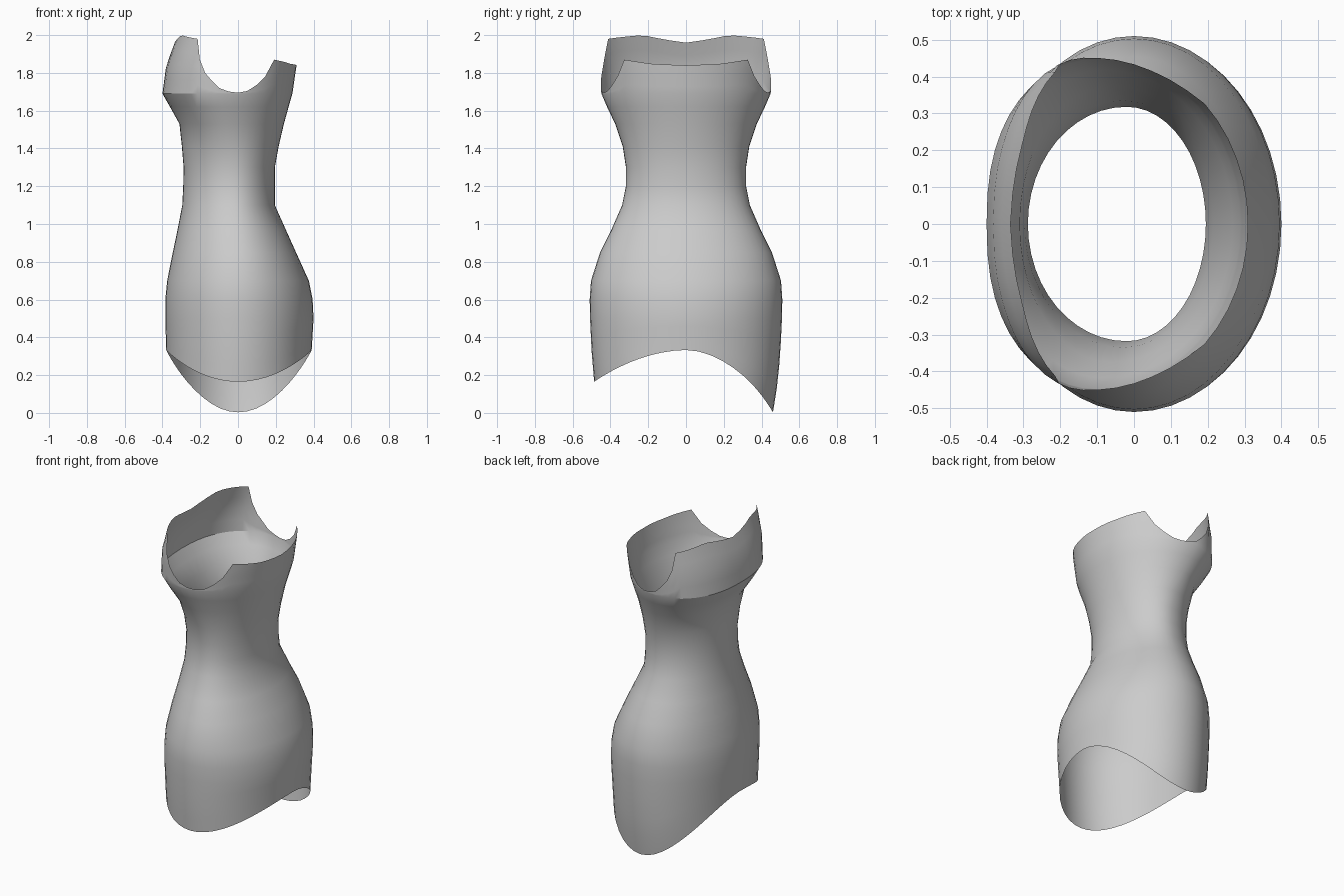
import bpy
import bmesh
from math import sin, cos, radians, copysign

cube = bpy.data.objects.get("Cube")
if cube:
    bpy.data.objects.remove(cube, do_unlink=True)

COLUMNS = 48

# Body profile: height, right edge x, left edge x, widest x, half depth in y
PROFILE = [
    (0.0, -0.36, 0.375, 0, 0.46),
    (0.17, -0.375, 0.385, 0, 0.487),
    (0.33, -0.38, 0.39, 0, 0.5),
    (0.5, -0.385, 0.4, 0, 0.508),
    (0.6, -0.385, 0.395, 0, 0.51),
    (0.7, -0.375, 0.375, 0, 0.503),
    (0.85, -0.345, 0.307, 0, 0.455),
    (0.97, -0.32, 0.253, -0.01, 0.395),
    (1.1, -0.295, 0.195, -0.02, 0.338),
    (1.2, -0.29, 0.195, -0.02, 0.318),
    (1.3, -0.288, 0.195, -0.02, 0.318),
    (1.41, -0.297, 0.215, -0.03, 0.335),
    (1.53, -0.31, 0.243, -0.06, 0.375),
    (1.62, -0.36, 0.268, -0.08, 0.418),
    (1.69, -0.4, 0.288, -0.1, 0.448),
    (1.84, -0.38, 0.31, -0.1, 0.462),
    (2.0, -0.32, 0.32, -0.1, 0.465),
]

# Top rim: angle from the left side, height
RIM = [(0, 1.84), (22, 1.847), (45, 1.87), (52, 1.785), (60, 1.735),
       (67, 1.705), (75, 1.695), (82, 1.7), (90, 1.72), (97, 1.755),
       (105, 1.8), (112, 1.865), (120, 1.98), (155, 2.0), (180, 1.96)]


def sample(table, key):
    """Linear interpolation of the remaining columns of a sorted table."""
    key = max(table[0][0], min(table[-1][0], key))
    for low, high in zip(table, table[1:]):
        if key <= high[0]:
            f = (key - low[0]) / (high[0] - low[0])
            return [a + (b - a) * f for a, b in zip(low[1:], high[1:])]


def body_point(angle, z):
    """Point on the body: two half ellipses, squarer behind the bust."""
    x_min, x_max, x_mid, depth = sample(PROFILE, z)
    c, s = cos(angle), sin(angle)
    reach = x_max - x_mid if c > 0 else x_mid - x_min
    power = 0.83 if c < 0 and z > 1.6 else 1
    y = copysign(abs(s) ** power, s) * depth
    return (x_mid + reach * c, y, z)


def hem_height(angle):
    """Hem is high at the sides, lower in front and lowest at the back."""
    drop = 0.33 if sin(angle) > 0 else 0.168
    return 0.333 - drop * abs(sin(angle)) ** 1.85


def column_heights(angle, degrees):
    """Heights from hem to rim, keeping the body's level seams."""
    hem = hem_height(angle)
    rim = sample(RIM, min(degrees, 360 - degrees))[0]
    lower = [hem + (0.5 - hem) * i / 4 for i in range(4)]
    middle = [row[0] for row in PROFILE if 0.4 < row[0] < 1.7]
    upper = [1.69 + (rim - 1.69) * i / 4 for i in range(1, 5)]
    return lower + middle + upper


# Cloth material
cloth = bpy.data.materials.new("grey_cloth")
cloth.use_nodes = True
grey = (0.6, 0.6, 0.6, 1)
cloth.diffuse_color = grey
cloth.node_tree.nodes["Principled BSDF"].inputs["Base Color"].default_value = grey

# Open bodice shell, column by column
bm = bmesh.new()
grid = []
for i in range(COLUMNS):
    degrees = i * 360 / COLUMNS
    angle = radians(degrees)
    grid.append([bm.verts.new(body_point(angle, z))
                 for z in column_heights(angle, degrees)])
for i, column in enumerate(grid):
    following = grid[(i + 1) % COLUMNS]
    for j in range(len(column) - 1):
        bm.faces.new((column[j], following[j], following[j + 1], column[j + 1]))

mesh = bpy.data.meshes.new("strapless_bodice")
bm.to_mesh(mesh)
bm.free()
mesh.materials.append(cloth)
bodice = bpy.data.objects.new("strapless_bodice", mesh)
bpy.context.collection.objects.link(bodice)

# Smooth cloth with crisp bust and waist seams
bpy.ops.object.select_all(action="DESELECT")
bodice.select_set(True)
bpy.context.view_layer.objects.active = bodice
bpy.ops.object.shade_smooth_by_angle(angle=radians(25))
